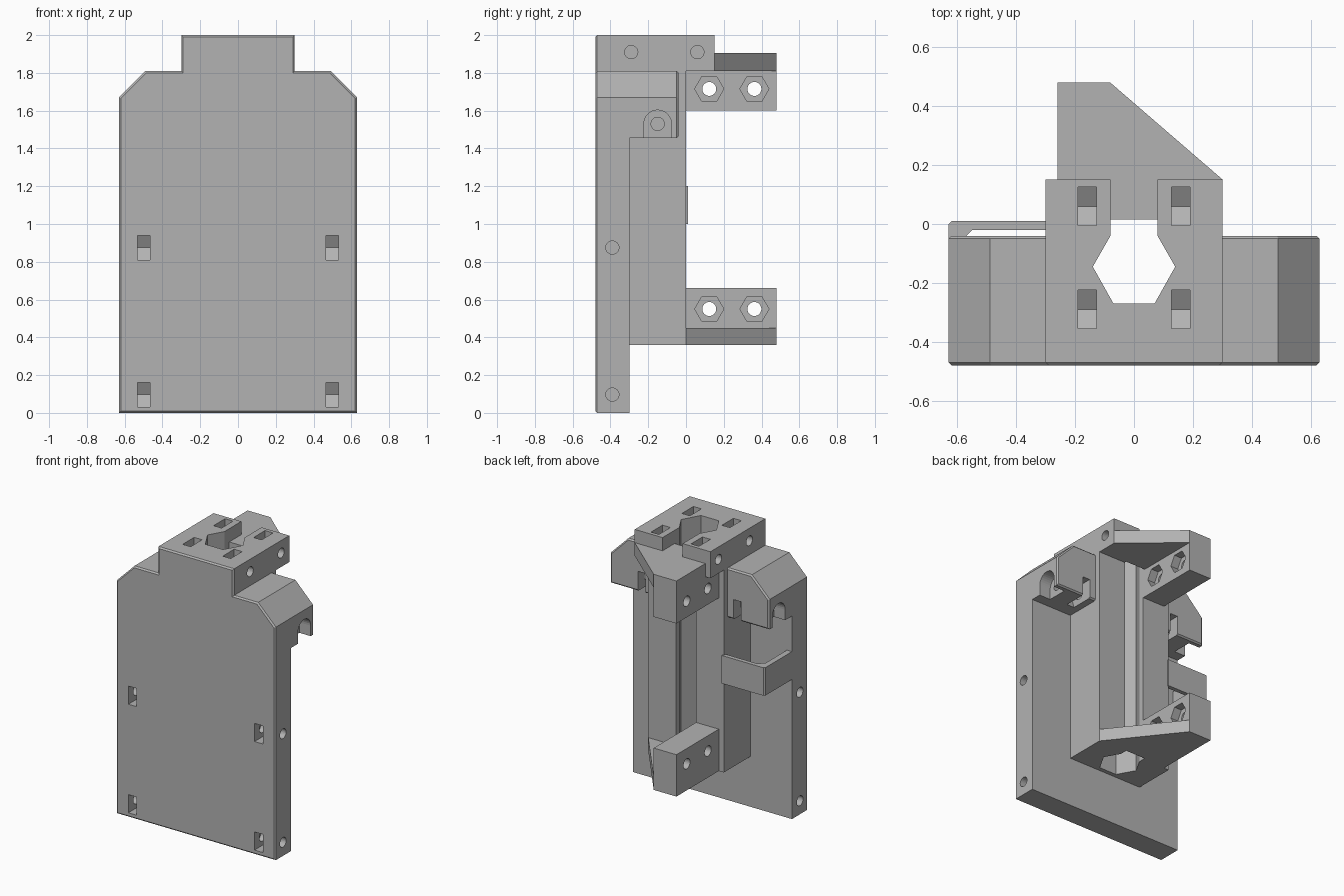
import bpy, bmesh, math

if "Cube" in bpy.data.objects:
    bpy.data.objects.remove(bpy.data.objects["Cube"], do_unlink=True)

GREY = (0.45, 0.45, 0.45, 1)
plastic = bpy.data.materials.new("grey plastic")
plastic.use_nodes = True
plastic.diffuse_color = GREY
plastic.node_tree.nodes["Principled BSDF"].inputs["Base Color"].default_value = GREY


def prism(name, pts, axis, lo, hi, bevel_end=0):
    """Extrude a 2D profile along an axis; bevel_end -1/+1 bevels that end cap."""
    place = {"x": lambda a, b, d: (d, a, b),
             "y": lambda a, b, d: (a, d, b),
             "z": lambda a, b, d: (a, b, d)}[axis]
    bm = bmesh.new()
    ends = [[bm.verts.new(place(a, b, d)) for a, b in pts] for d in (lo, hi)]
    caps = [bm.faces.new(e) for e in ends]
    n = len(pts)
    for i in range(n):
        j = (i + 1) % n
        bm.faces.new((ends[0][i], ends[0][j], ends[1][j], ends[1][i]))
    bmesh.ops.recalc_face_normals(bm, faces=bm.faces)
    if bevel_end:
        cap = caps[0] if bevel_end < 0 else caps[1]
        bmesh.ops.bevel(bm, geom=list(cap.edges), offset=0.01, segments=1, affect="EDGES")
    mesh = bpy.data.meshes.new(name)
    bm.to_mesh(mesh)
    bm.free()
    mesh.materials.append(plastic)
    obj = bpy.data.objects.new(name, mesh)
    bpy.context.collection.objects.link(obj)
    return obj


def ring(cy, cz, r, n, turn=0.0):
    return [(cy + r * math.cos(turn + math.tau * i / n),
             cz + r * math.sin(turn + math.tau * i / n)) for i in range(n)]


def rect(a0, a1, b0, b1):
    return [(a0, b0), (a1, b0), (a1, b1), (a0, b1)]


def cut(obj, cutters):
    """Subtract every cutter and bake the result into the mesh."""
    for c in cutters:
        c.hide_render = True
        mod = obj.modifiers.new("cut", "BOOLEAN")
        mod.operation, mod.solver, mod.object = "DIFFERENCE", "EXACT", c
    bpy.context.view_layer.update()
    done = bpy.data.meshes.new_from_object(
        obj.evaluated_get(bpy.context.evaluated_depsgraph_get()))
    obj.modifiers.clear()
    obj.data = done


def discard(cutters):
    for c in cutters:
        bpy.data.objects.remove(c, do_unlink=True)


def mirrored(obj, name):
    mesh = obj.data.copy()
    for v in mesh.vertices:
        v.co.x *= -1
    mesh.flip_normals()
    other = bpy.data.objects.new(name, mesh)
    bpy.context.collection.objects.link(other)


def span(s, a, b):
    return sorted((s * a, s * b))


# Front plate with its raised tab
half = [(0.63, 0), (0.63, 1.67), (0.49, 1.81), (0.30, 1.81), (0.30, 2.0)]
plate = prism("front_plate", half + [(-x, z) for x, z in reversed(half)],
              "y", -0.48, -0.30, bevel_end=-1)

# Rear column and top block share an open hexagonal rod channel
channel = [(-0.08, -0.04), (-0.14, -0.145), (-0.07, -0.27),
           (0.07, -0.27), (0.14, -0.145), (0.08, -0.04)]


def channelled(name, w, back, z0, z1):
    pts = [(-w, -0.30), (-w, back), (-0.08, back)] + channel
    return prism(name, pts + [(0.08, back), (w, back), (w, -0.30)], "z", z0, z1)


column = channelled("rear_column", 0.30, 0.0, 0.36, 1.81)
top_block = channelled("top_block", 0.30, 0.152, 1.81, 2.0)


# Arm webs, leaving the channel clear
def web(name, z0, z1, shoulder):
    pts = [(-0.26, 0), (-0.26, 0.48), (-0.08, 0.48)] + shoulder
    pts += [(0.08, 0), (0.08, 0.015), (-0.08, 0.015), (-0.08, 0)]
    return prism(name, pts, "z", z0, z1)


upper_web = web("upper_arm_web", 1.81, 1.905, [(0.30, 0.152), (0.30, 0)])
lower_web = web("lower_arm_web", 0.36, 0.45, [(0.30, 0)])

# Clamp blocks with through holes and hexagonal nut recesses
for name, z0, z1, zh in (("upper_clamp_block", 1.60, 1.81, 1.715),
                         ("lower_clamp_block", 0.45, 0.66, 0.55)):
    block = prism(name, rect(0, 0.48, z0, z1), "x", -0.26, -0.08)
    tools = []
    for y in (0.123, 0.362):
        tools.append(prism("cutter", ring(y, zh, 0.037, 24), "x", -0.4, 0.1))
        tools.append(prism("cutter", ring(y, zh, 0.077, 6), "x", -0.14, 0.1))
    cut(block, tools)
    discard(tools)

# Nut slots and screw holes: from above in the top block, from the front in the plate
top_tools, plate_tools = [], []
for s in (-1, 1):
    for y in (-0.29, 0.06):
        slot = [(y - 0.065, 2.1), (y - 0.065, 1.873), (y, 1.835),
                (y + 0.065, 1.873), (y + 0.065, 2.1)]
        top_tools.append(prism("cutter", slot, "x", *span(s, 0.127, 0.19)))
        top_tools.append(prism("cutter", ring(y, 1.91, 0.035, 24), "x", *span(s, 0.1, 0.4)))
    for z in (0.875, 0.097):
        slot = [(-0.6, z - 0.065), (-0.353, z - 0.065), (-0.315, z),
                (-0.353, z + 0.065), (-0.6, z + 0.065)]
        plate_tools.append(prism("cutter", slot, "x", *span(s, 0.467, 0.533)))
        plate_tools.append(prism("cutter", ring(-0.39, z, 0.035, 24), "x", *span(s, 0.43, 0.8)))
cut(top_block, top_tools)
cut(upper_web, top_tools)
cut(plate, top_tools + plate_tools)
discard(top_tools + plate_tools)

# Side pods: arched notch in the side, screw hole and nut slot behind it
pod = prism("left_side_pod", [(0.28, 1.455), (0.63, 1.455), (0.63, 1.67), (0.49, 1.81), (0.28, 1.81)],
            "y", -0.30, -0.04, bevel_end=1)
arch = [(-0.15 + 0.073 * math.cos(math.pi * i / 16), 1.53 + 0.073 * math.sin(math.pi * i / 16))
        for i in range(17)]
nut_slot = [(0.1, 1.4), (0.1, 1.597), (-0.187, 1.597), (-0.225, 1.53), (-0.187, 1.4)]
tools = [prism("cutter", arch + [(-0.223, 1.4), (-0.077, 1.4)], "x", 0.54, 0.8),
         prism("cutter", ring(-0.15, 1.53, 0.035, 24), "x", 0.34, 0.7),
         prism("cutter", nut_slot, "x", 0.35, 0.41)]
cut(pod, tools)
discard(tools)
mirrored(pod, "right_side_pod")

# Thin cable loop below the pod on one side
prism("cable_loop", [(-0.29, 0.01), (-0.62, 0.01), (-0.63, 0), (-0.63, -0.30),
                     (-0.59, -0.30), (-0.59, -0.06), (-0.55, -0.02), (-0.29, -0.02)],
      "z", 1.0, 1.2)
